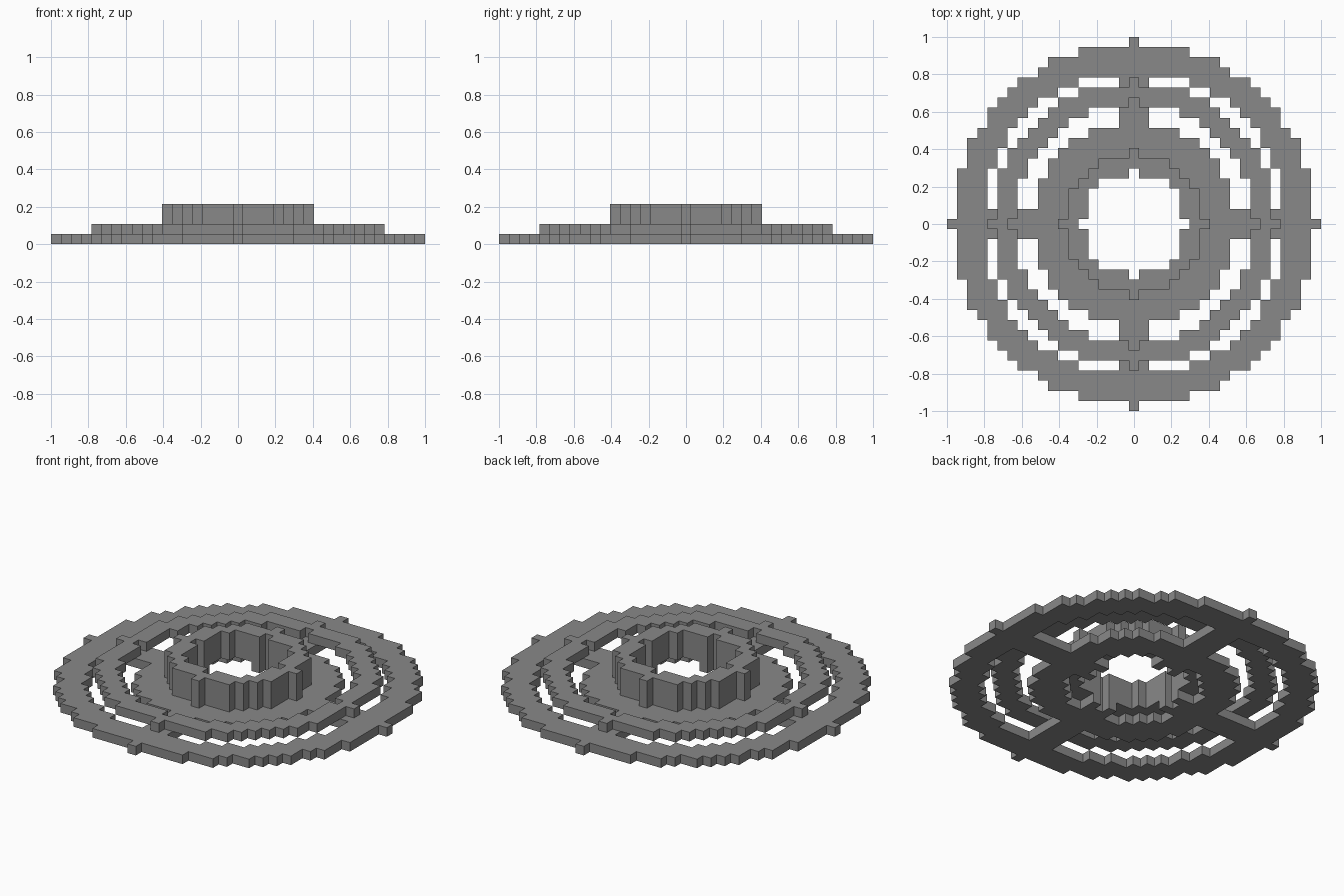
import bpy
import bmesh

if "Cube" in bpy.data.objects:
    bpy.data.objects.remove(bpy.data.objects["Cube"], do_unlink=True)

CELL = 2 / 37          # the model is 37 blocks wide
REACH = range(-18, 19)

grey = bpy.data.materials.new("stone_grey")
grey.use_nodes = True
colour = (0.25, 0.25, 0.25, 1)
grey.diffuse_color = colour
grey.node_tree.nodes["Principled BSDF"].inputs["Base Color"].default_value = colour


def ring(outer, inner):
    """Blocks whose centres lie between two radii."""
    return {(x, y) for x in REACH for y in REACH
            if inner ** 2 < x * x + y * y <= outer ** 2}


def spokes(outer, inner, half):
    """Blocks of a cross, trimmed to a ring."""
    return {(x, y) for x, y in ring(outer, inner)
            if min(abs(x), abs(y)) <= half}


def build(name, cells, bottom, top):
    """Raise a block pattern between two levels, making outside faces only."""
    bm = bmesh.new()
    verts = {}

    def corner(x, y, z):
        key = (x, y, z)
        if key not in verts:
            verts[key] = bm.verts.new(((x - 0.5) * CELL, (y - 0.5) * CELL, z * CELL))
        return verts[key]

    for x, y in sorted(cells):
        loop = [(x, y), (x + 1, y), (x + 1, y + 1), (x, y + 1)]
        bm.faces.new([corner(*p, top) for p in loop])
        bm.faces.new([corner(*p, bottom) for p in reversed(loop)])
        # Side walls where there is no neighbour
        for i, (dx, dy) in enumerate([(0, -1), (1, 0), (0, 1), (-1, 0)]):
            if (x + dx, y + dy) not in cells:
                a, b = loop[i], loop[(i + 1) % 4]
                bm.faces.new([corner(*a, bottom), corner(*b, bottom),
                              corner(*b, top), corner(*a, top)])
    mesh = bpy.data.meshes.new(name)
    bm.to_mesh(mesh)
    bm.free()
    mesh.materials.append(grey)
    obj = bpy.data.objects.new(name, mesh)
    bpy.context.collection.objects.link(obj)
    return obj


# Bottom layer: outer rim, inner floor and the four spokes joining them
build("base_rings_and_spokes", ring(18, 15) | ring(10, 7) | spokes(15, 5, 1), 0, 1)
# Thin ring resting on the spokes
build("middle_ring", ring(14, 12), 1, 2)
# Tall open hub
build("hub_wall", ring(7, 5), 1, 4)
